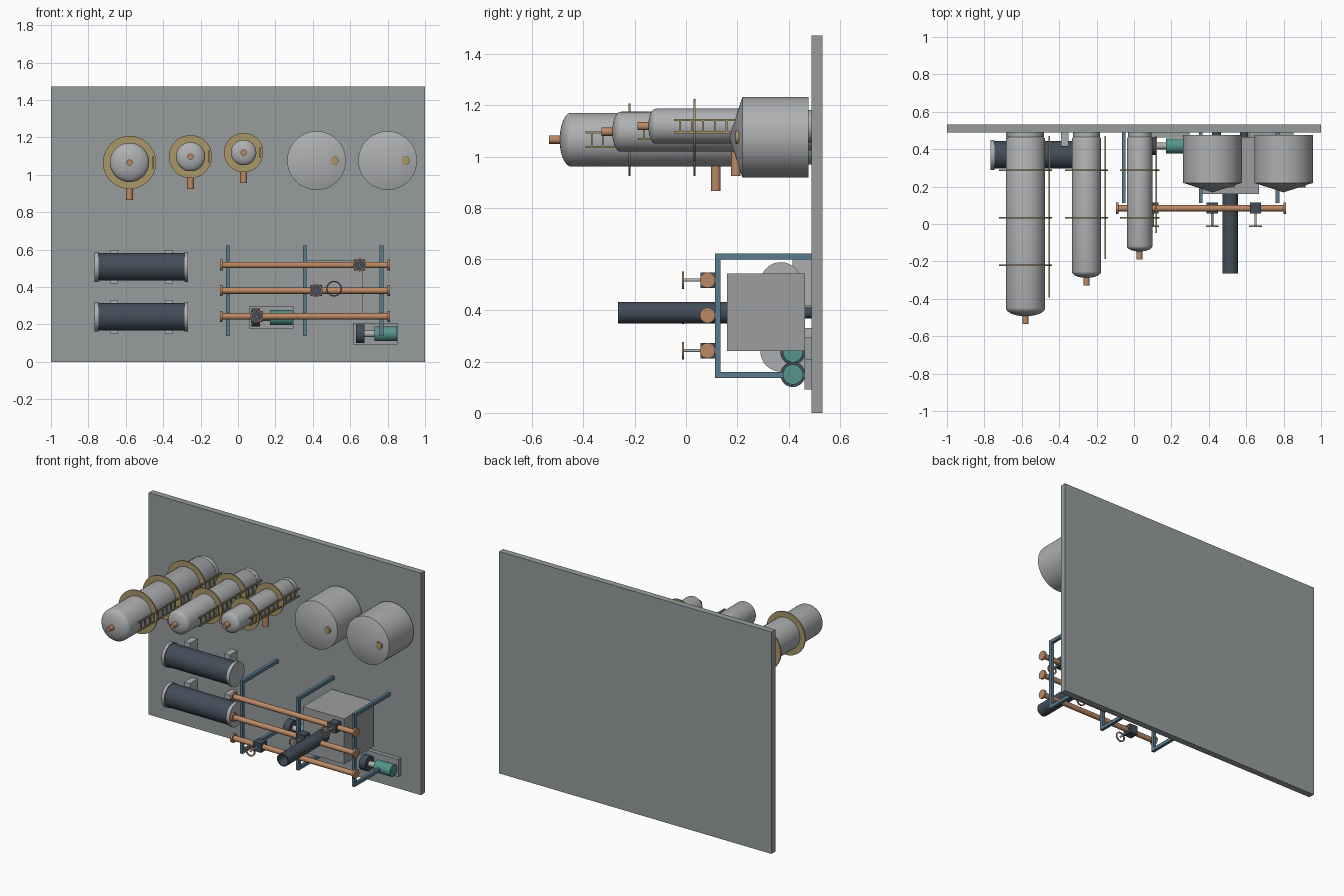
import bpy, bmesh, math
from mathutils import Matrix, Vector

if "Cube" in bpy.data.objects:
    bpy.data.objects.remove(bpy.data.objects["Cube"], do_unlink=True)


def material(name, rgb):
    m = bpy.data.materials.new(name)
    m.use_nodes = True
    m.diffuse_color = (*rgb, 1)
    m.node_tree.nodes["Principled BSDF"].inputs["Base Color"].default_value = (*rgb, 1)
    return m


CONCRETE = material("concrete grey", (0.31, 0.335, 0.34))
STEEL = material("light steel", (0.42, 0.43, 0.44))
CASING = material("casing grey", (0.33, 0.34, 0.35))
COPPER = material("copper", (0.50, 0.25, 0.13))
DARK = material("dark slate", (0.055, 0.075, 0.10))
TEAL = material("motor teal", (0.09, 0.30, 0.26))
BLUE = material("rack blue", (0.10, 0.20, 0.27))
YELLOW = material("platform yellow", (0.40, 0.31, 0.14))
GROUND = 0.49  # front face of the slab; equipment stands out towards -y


def finish(bm, name, mat, smooth=True):
    bmesh.ops.recalc_face_normals(bm, faces=bm.faces)
    mesh = bpy.data.meshes.new(name)
    bm.to_mesh(mesh)
    bm.free()
    mesh.materials.append(mat)
    ob = bpy.data.objects.new(name, mesh)
    bpy.context.collection.objects.link(ob)
    if smooth:
        bpy.ops.object.select_all(action="DESELECT")
        ob.select_set(True)
        bpy.context.view_layer.objects.active = ob
        bpy.ops.object.shade_smooth_by_angle(angle=math.radians(35))
    return ob


def box(name, mat, x, y, z):
    """Box from (min, max) ranges."""
    bm = bmesh.new()
    lo, hi = Vector((x[0], y[0], z[0])), Vector((x[1], y[1], z[1]))
    bmesh.ops.create_cube(bm, size=1, matrix=Matrix.Translation((lo + hi) / 2) @ Matrix.Diagonal((*(hi - lo), 1)))
    return finish(bm, name, mat, False)


def rod(name, mat, a, b, r, sides=24):
    """Cylinder between two points."""
    a, b = Vector(a), Vector(b)
    turn = (b - a).to_track_quat("Z", "Y").to_matrix().to_4x4()
    bm = bmesh.new()
    bmesh.ops.create_cone(bm, cap_ends=True, segments=sides, radius1=r, radius2=r,
                          depth=(b - a).length, matrix=Matrix.Translation((a + b) / 2) @ turn)
    return finish(bm, name, mat)


def lathe(name, mat, x, z, profile, closed=False, sides=48):
    """Spin (radius, y) points about a y-axis line through x, z."""
    bm = bmesh.new()
    pts = [bm.verts.new((x + r, y, z)) for r, y in profile]
    edges = [bm.edges.new(p) for p in zip(pts, pts[1:])]
    if closed:
        edges.append(bm.edges.new((pts[-1], pts[0])))
    bmesh.ops.spin(bm, geom=pts + edges, cent=(x, 0, z), axis=(0, 1, 0),
                   angle=math.tau, steps=sides, use_duplicate=False)
    bmesh.ops.remove_doubles(bm, verts=bm.verts, dist=1e-5)
    return finish(bm, name, mat)


def ring(name, mat, x, z, inner, outer, y0, y1):
    return lathe(name, mat, x, z, [(inner, y0), (outer, y0), (outer, y1), (inner, y1)], True)


# Slab
box("base_slab", CONCRETE, (-1, 1), (GROUND, 0.532), (0, 1.473))


# Columns with skirt, domed heads, platforms, ladder and nozzles
def column(tag, x, z, r, tip, platforms, ring_r):
    dome = 0.43 * r
    arc = [(r * math.cos(t * math.pi / 16), t * math.pi / 16) for t in range(9)]
    lower = [(a, 0.455 + 0.02 * math.sin(t)) for a, t in reversed(arc[:5])]
    upper = [(a, tip + dome - dome * math.sin(t)) for a, t in arc]
    lathe(f"{tag}_column_shell", STEEL, x, z, lower + upper)
    ring(f"{tag}_column_skirt", STEEL, x, z, 0.8 * r, 0.93 * r, GROUND, 0.465)
    rod(f"{tag}_column_top_nozzle", COPPER, (x, tip + 0.01, z), (x, tip - 0.042, z), 0.016)
    side_y = GROUND - 0.38 * (GROUND - tip)
    rod(f"{tag}_column_side_nozzle", COPPER, (x, side_y, z), (x, side_y, z - r - 0.095), 0.019)
    for i, y in enumerate(platforms):
        ring(f"{tag}_column_platform_{i + 1}", YELLOW, x, z, r * 0.99, ring_r, y - 0.004, y + 0.004)
    lx, end = x + r + 0.021, tip + 0.1
    half = 0.028 if r > 0.07 else 0.024
    for side in (-1, 1):
        zz = z + side * half
        box(f"{tag}_ladder_rail_{'upper' if side > 0 else 'lower'}", YELLOW,
            (lx - 0.004, lx + 0.004), (end, 0.47), (zz - 0.004, zz + 0.004))
    count = int((0.47 - end) / 0.045)
    for i in range(count):
        y = end + 0.025 + i * 0.045
        box(f"{tag}_ladder_rung_{i + 1}", YELLOW, (lx - 0.003, lx + 0.003),
            (y - 0.003, y + 0.003), (z - half, z + half))


column("large", -0.58, 1.066, 0.105, -0.493, (0.288, 0.033, -0.221), 0.142)
column("medium", -0.254, 1.097, 0.078, -0.288, (0.288, 0.033), 0.115)
column("small", 0.03, 1.119, 0.068, -0.147, (0.288, 0.033), 0.105)

# Storage tanks with conical roofs and hatches
for tag, x in (("left", 0.8), ("right", 0.42)):
    z = 1.076
    lathe(f"{tag}_tank", STEEL, x, z, [(0, 0.477), (0.157, 0.477), (0.157, 0.22), (0, 0.169)], sides=64)
    rod(f"{tag}_tank_hatch", YELLOW, (x + 0.092, 0.24, z), (x + 0.092, 0.194, z), 0.025)

# Horizontal exchangers on saddles
for tag, z in (("upper", 0.508), ("lower", 0.241)):
    y = 0.37
    rod(f"{tag}_exchanger_shell", DARK, (-0.745, y, z), (-0.287, y, z), 0.074, 40)
    for end, x in (("right", -0.756), ("left", -0.277)):
        rod(f"{tag}_exchanger_{end}_flange", STEEL, (x - 0.01, y, z), (x + 0.01, y, z), 0.08, 40)
    for end, x in (("right", -0.663), ("left", -0.37)):
        box(f"{tag}_exchanger_{end}_saddle", STEEL, (x - 0.021, x + 0.021), (0.415, GROUND), (z - 0.09, z + 0.09))

# Pipe rack frames
for i, x in enumerate((-0.055, 0.357, 0.767)):
    span = (x - 0.01, x + 0.01)
    box(f"rack_{i + 1}_beam", BLUE, span, (0.113, 0.135), (0.137, 0.621))
    for tag, z in (("upper", 0.610), ("lower", 0.148)):
        box(f"rack_{i + 1}_{tag}_post", BLUE, span, (0.135, GROUND), (z - 0.011, z + 0.011))

# Pipes with end flanges and handwheel valves
for i, (z, vx) in enumerate(((0.518, 0.65), (0.381, 0.418), (0.243, 0.10))):
    y = 0.084
    rod(f"pipe_{i + 1}", COPPER, (-0.09, y, z), (0.806, y, z), 0.017)
    for end, x in (("right", -0.09), ("left", 0.806)):
        rod(f"pipe_{i + 1}_{end}_flange", COPPER, (x - 0.006, y, z), (x + 0.006, y, z), 0.03)
    box(f"valve_{i + 1}_body", DARK, (vx - 0.03, vx + 0.03), (y - 0.028, y + 0.032), (z - 0.03, z + 0.03))
    rod(f"valve_{i + 1}_stem", STEEL, (vx, y, z), (vx, -0.012, z), 0.006, 12)
    ring(f"valve_{i + 1}_handwheel", COPPER, vx, z, 0.026, 0.034, -0.015, -0.008)

# Fired heater with stack and burners
box("heater_casing", CASING, (0.364, 0.668), (0.16, 0.465), (0.242, 0.543))
ring("heater_stack", DARK, 0.514, 0.391, 0.035, 0.042, 0.165, -0.265)
for tag, x in (("right", 0.441), ("left", 0.589)):
    rod(f"heater_{tag}_burner", DARK, (x, 0.46, 0.392), (x, GROUND, 0.392), 0.023)

# Pumps with motors on base plates
for tag, x, z in (("upper", 0.177, 0.237), ("lower", 0.735, 0.15)):
    y = 0.417
    box(f"{tag}_pump_plate", CASING, (x - 0.119, x + 0.119), (0.463, GROUND), (z - 0.058, z + 0.058))
    rod(f"{tag}_pump_casing", DARK, (x - 0.105, y, z), (x - 0.06, y, z), 0.049, 32)
    rod(f"{tag}_pump_coupling", STEEL, (x - 0.06, y, z), (x - 0.005, y, z), 0.018)
    rod(f"{tag}_pump_motor", TEAL, (x - 0.005, y, z), (x + 0.115, y, z), 0.039, 32)
